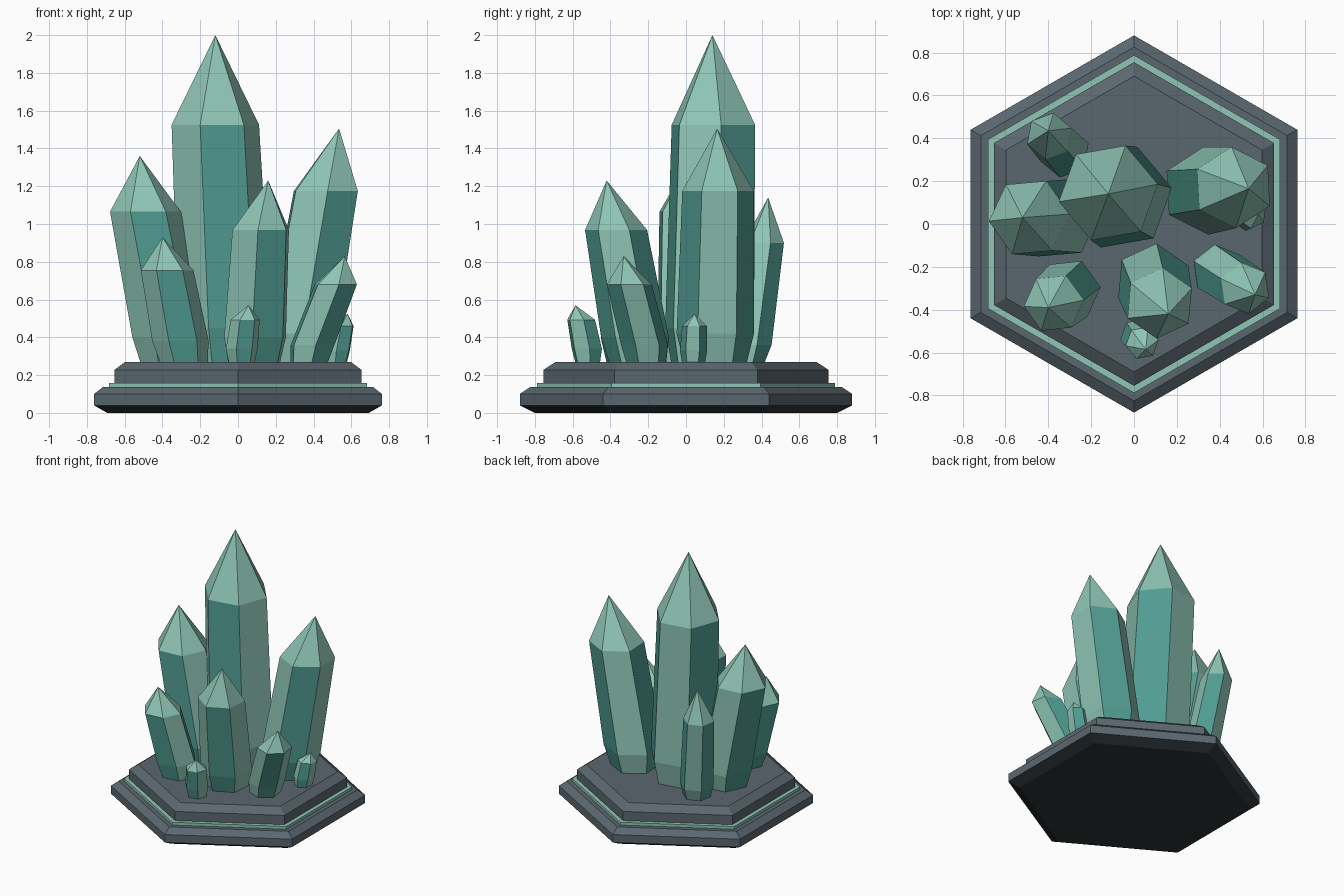
import bpy, bmesh, math

if "Cube" in bpy.data.objects:
    bpy.data.objects.remove(bpy.data.objects["Cube"])


def material(name, rgb):
    # sRGB bytes to linear diffuse colour
    lin = [((c / 255 + 0.055) / 1.055) ** 2.4 if c > 10 else c / 3294 for c in rgb]
    m = bpy.data.materials.new(name)
    m.diffuse_color = (*lin, 1)
    m.use_nodes = True
    m.node_tree.nodes["Principled BSDF"].inputs["Base Color"].default_value = m.diffuse_color
    return m


SEAFOAM = material("seafoam", (143, 198, 182))
TEAL = material("teal", (80, 156, 145))
SLATE = material("slate", (90, 103, 111))
CHARCOAL = material("charcoal", (46, 52, 57))


def hex_stack(name, rings, mats, rule, tip=None):
    """Join hexagon rings (x, y, z, radius, angle) and close the top flat or at a tip.
    rule(side, level, is_cap) gives each face its material index."""
    bm = bmesh.new()
    loops = []
    for x, y, z, r, turn in rings:
        angles = [math.radians(turn + 60 * i) for i in range(6)]
        loops.append([bm.verts.new((x + r * math.cos(a), y + r * math.sin(a), z))
                      for a in angles])
    for level, (lo, hi) in enumerate(zip(loops, loops[1:])):
        for i in range(6):
            j = (i + 1) % 6
            f = bm.faces.new((lo[i], lo[j], hi[j], hi[i]))
            f.material_index = rule(i, level, False)
    bottom = bm.faces.new(loops[0][::-1])
    bottom.material_index = rule(0, 0, True)
    top = len(loops)
    if tip:
        apex = bm.verts.new(tip)
        for i in range(6):
            f = bm.faces.new((loops[-1][i], loops[-1][(i + 1) % 6], apex))
            f.material_index = rule(i, top, True)
    else:
        f = bm.faces.new(loops[-1])
        f.material_index = rule(0, top, True)
    bmesh.ops.recalc_face_normals(bm, faces=bm.faces)
    me = bpy.data.meshes.new(name)
    bm.to_mesh(me)
    bm.free()
    for m in mats:
        me.materials.append(m)
    ob = bpy.data.objects.new(name, me)
    bpy.context.collection.objects.link(ob)
    return ob


def tier(name, profile, mats, rule=lambda side, level, cap: 0):
    # plinth layer from (radius, height) pairs, corners pointing front and back
    hex_stack(name, [(0, 0, z, r, 30) for r, z in profile], mats, rule)


def crystal(name, turn, foot, low, shoulder, tip):
    # foot: x, y, radius; low and shoulder: x, y, z, radius; sides alternate in colour
    rings = [(foot[0], foot[1], 0.26, foot[2], turn), (*low, turn), (*shoulder, turn)]
    hex_stack(name, rings, [SEAFOAM, TEAL],
              lambda side, level, cap: 0 if cap or side % 2 else 1, tip)


# stepped hexagonal plinth with a thin coloured band
tier("plinth_base", [(0.80, 0), (0.88, 0.04), (0.88, 0.10), (0.825, 0.137)],
     [SLATE, CHARCOAL], lambda side, level, cap: 1 if level == 0 else 0)
tier("plinth_band", [(0.788, 0.13), (0.788, 0.158)], [SEAFOAM])
tier("plinth_top", [(0.755, 0.15), (0.755, 0.228), (0.69, 0.27)], [SLATE])

# large crystals
crystal("main_crystal", 10, (-0.065, 0.12, 0.21), (-0.07, 0.125, 0.45, 0.25),
        (-0.12, 0.145, 1.525, 0.235), (-0.12, 0.14, 2.0))
crystal("left_crystal", 5, (-0.35, 0.03, 0.165), (-0.36, 0.03, 0.40, 0.20),
        (-0.49, 0.03, 1.065, 0.188), (-0.52, 0.03, 1.36))
crystal("right_crystal", 33, (0.32, 0.155, 0.165), (0.335, 0.155, 0.42, 0.205),
        (0.465, 0.17, 1.175, 0.19), (0.535, 0.165, 1.505))
crystal("front_crystal", 25, (0.085, -0.255, 0.15), (0.09, -0.27, 0.40, 0.18),
        (0.12, -0.37, 0.968, 0.165), (0.16, -0.42, 1.23))

# medium crystals
crystal("front_left_crystal", 6, (-0.285, -0.305, 0.125), (-0.305, -0.31, 0.38, 0.15),
        (-0.375, -0.37, 0.755, 0.14), (-0.40, -0.39, 0.93))
crystal("front_right_crystal", 38, (0.375, -0.21, 0.105), (0.395, -0.22, 0.36, 0.125),
        (0.518, -0.30, 0.68, 0.12), (0.565, -0.33, 0.83))
crystal("back_crystal", 20, (-0.315, 0.32, 0.095), (-0.325, 0.335, 0.36, 0.12),
        (-0.395, 0.41, 0.90, 0.11), (-0.40, 0.435, 1.14))

# tiny crystals
crystal("tiny_front_crystal", 10, (0.02, -0.52, 0.068), (0.02, -0.525, 0.34, 0.085),
        (0.038, -0.555, 0.493, 0.078), (0.055, -0.585, 0.57))
crystal("tiny_right_crystal", 25, (0.52, 0.04, 0.06), (0.527, 0.04, 0.33, 0.072),
        (0.552, 0.045, 0.46, 0.066), (0.58, 0.045, 0.525))
